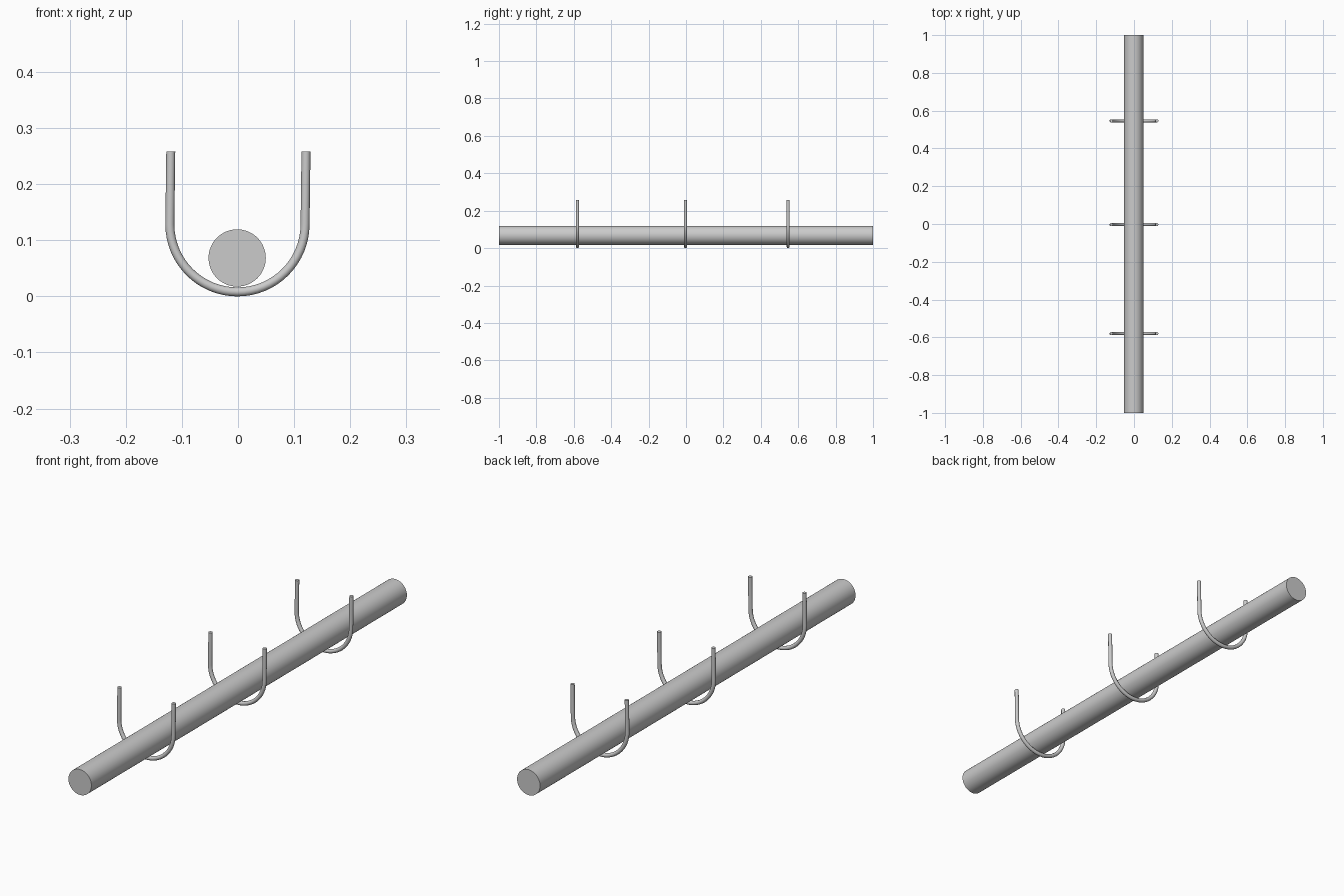
import bpy
from math import sin, cos, pi, radians

if "Cube" in bpy.data.objects:
    bpy.data.objects.remove(bpy.data.objects["Cube"])

ROD_R, ROD_Z = 0.051, 0.0685
WIRE_R, BEND_R, TOP_Z = 0.008, 0.1205, 0.258
LEAN = 0.013          # slight sideways lean of the straight legs


def smooth(obj):
    bpy.ops.object.select_all(action='DESELECT')
    obj.select_set(True)
    bpy.context.view_layer.objects.active = obj
    bpy.ops.object.shade_smooth_by_angle(angle=radians(40))


# Long round rod lying along y
bpy.ops.mesh.primitive_cylinder_add(vertices=64, radius=ROD_R, depth=2,
                                    location=(-0.0015, 0, ROD_Z),
                                    rotation=(pi / 2, 0, 0))
rod = bpy.context.object
rod.name = "rod"
smooth(rod)


# U-shaped wire hanger: half-circle bend with two straight legs
def hanger(name, y):
    zc = WIRE_R + BEND_R
    bend = [(-0.001 - BEND_R * cos(a), zc - BEND_R * sin(a))
            for a in (pi * i / 32 for i in range(33))]
    dx = LEAN * (TOP_Z - zc)
    path = [(bend[0][0] + dx, TOP_Z)] + bend + [(bend[-1][0] + dx, TOP_Z)]
    curve = bpy.data.curves.new(name, 'CURVE')
    curve.dimensions = '3D'
    curve.bevel_depth = WIRE_R
    curve.bevel_resolution = 6
    curve.use_fill_caps = True
    spline = curve.splines.new('POLY')
    spline.points.add(len(path) - 1)
    for p, (x, z) in zip(spline.points, path):
        p.co = (x, 0, z, 1)
    obj = bpy.data.objects.new(name, curve)
    bpy.context.collection.objects.link(obj)
    obj.location.y = y
    bpy.ops.object.select_all(action='DESELECT')
    obj.select_set(True)
    bpy.context.view_layer.objects.active = obj
    bpy.ops.object.convert(target='MESH')
    smooth(bpy.context.object)


for label, y in (("front", -0.580), ("middle", -0.003), ("back", 0.546)):
    hanger(label + "_hanger", y)
